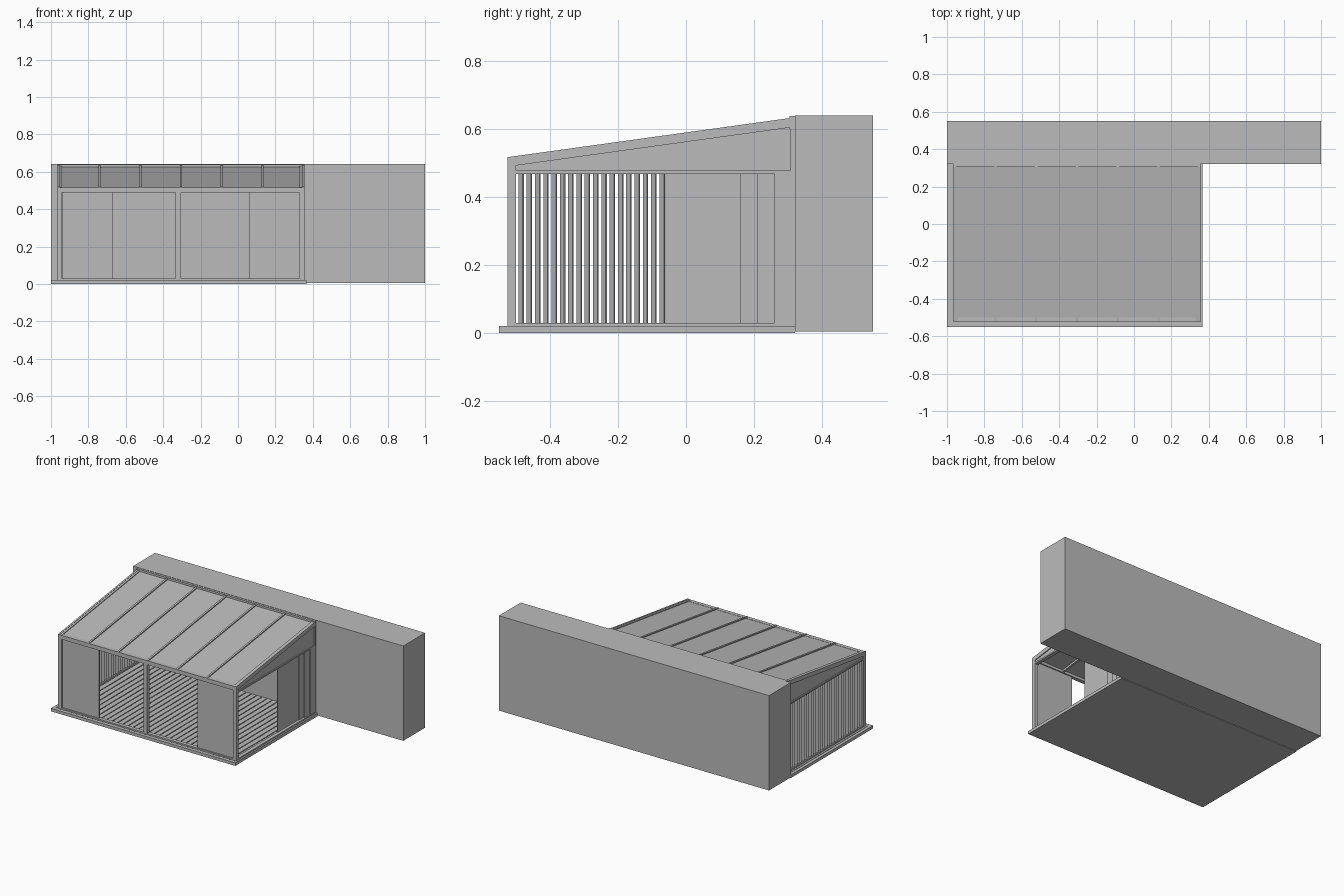
import bpy
import bmesh
import math
from mathutils import Matrix, Vector

if "Cube" in bpy.data.objects:
    bpy.data.objects.remove(bpy.data.objects["Cube"], do_unlink=True)

grey = bpy.data.materials.new("plain grey")
grey.use_nodes = True
GREY = (0.5, 0.5, 0.5, 1)
grey.diffuse_color = GREY
grey.node_tree.nodes["Principled BSDF"].inputs["Base Color"].default_value = GREY


def finish(name, bm):
    bmesh.ops.recalc_face_normals(bm, faces=bm.faces)
    mesh = bpy.data.meshes.new(name)
    bm.to_mesh(mesh)
    bm.free()
    mesh.materials.append(grey)
    obj = bpy.data.objects.new(name, mesh)
    bpy.context.collection.objects.link(obj)
    return obj


def box(name, x0, x1, y0, y1, z0, z1, turn=0):
    """Box from its limits, optionally turned about its upright axis."""
    bm = bmesh.new()
    bmesh.ops.create_cube(bm, size=1)
    size = Matrix.Diagonal((x1 - x0, y1 - y0, z1 - z0, 1))
    centre = Vector((x0 + x1, y0 + y1, z0 + z1)) / 2
    bm.transform(Matrix.Translation(centre) @ Matrix.Rotation(turn, 4, "Z") @ size)
    return finish(name, bm)


def side_profile(name, x0, x1, points):
    """Extrude a (y, z) outline along x."""
    bm = bmesh.new()
    face = bm.faces.new([bm.verts.new((x0, y, z)) for y, z in points])
    out = bmesh.ops.extrude_face_region(bm, geom=[face])
    moved = [v for v in out["geom"] if isinstance(v, bmesh.types.BMVert)]
    bmesh.ops.translate(bm, verts=moved, vec=(x1 - x0, 0, 0))
    return finish(name, bm)


LEFT, RIGHT = -0.965, 0.355
FRONT, BACK = -0.525, 0.32
POST = 0.025
DECK = 0.02


def roof_z(y):
    return 0.515 + 0.1385 * (y - FRONT)


def sloped(name, x0, x1, y0, y1, top, bottom):
    """Bar or sheet following the roof slope, offsets below the roof line."""
    side_profile(name, x0, x1, [(y0, roof_z(y0) - bottom), (y1, roof_z(y1) - bottom),
                                (y1, roof_z(y1) - top), (y0, roof_z(y0) - top)])


# House wall
box("house_wall", -1, 1, BACK, 0.55, 0.005, 0.64)

# Deck base, edging and boards
box("deck_base", -1, 0.365, -0.545, BACK, 0, 0.014)
box("deck_front_edge", -1, 0.365, -0.55, -0.53, 0, DECK)
for x0 in (-1, 0.345):
    box("deck_side_edge", x0, x0 + 0.02, -0.53, BACK, 0, DECK)
boards = 34
pitch = (0.345 + 0.98) / boards
for i in range(boards):
    x = -0.98 + i * pitch
    box("deck_board", x + 0.003, x + pitch - 0.003, -0.53, BACK, 0.01, DECK)

# Posts, front beam and wall rail
for x0 in (LEFT, RIGHT - POST):
    box("front_post", x0, x0 + POST, FRONT, FRONT + POST, DECK, 0.515)
    box("back_post", x0, x0 + POST, 0.308, BACK, DECK, 0.62)
box("middle_post", -0.333, -0.305, FRONT, FRONT + POST, DECK, 0.49)
box("front_beam", LEFT, RIGHT, FRONT, FRONT + POST, 0.488, 0.515)
box("wall_rail", LEFT, RIGHT, 0.305, BACK, 0.6, 0.638)
box("front_bottom_track", LEFT, RIGHT, FRONT, FRONT + POST, DECK, 0.029)

# Side framing with gable infill
for x0 in (LEFT, RIGHT - POST):
    x1 = x0 + POST
    sloped("side_rafter", x0, x1, FRONT, 0.308, 0, 0.026)
    side_profile("gable_infill", x0 + 0.006, x1 - 0.006,
                 [(-0.5, 0.475), (0.31, 0.475), (0.31, roof_z(0.31) - 0.02),
                  (-0.5, roof_z(-0.5) - 0.02)])
    box("side_top_rail", x0, x1, -0.5, 0.31, 0.468, 0.478)
    box("side_bottom_track", x0, x1, -0.5, 0.31, DECK, 0.029)

# Roof sheet and ribs
sloped("roof_sheet", LEFT + 0.01, RIGHT - 0.01, FRONT + 0.012, 0.31, 0.005, 0.013)
bay = (RIGHT - LEFT - 0.012) / 6
for i in range(7):
    x = LEFT + i * bay
    sloped("roof_rib", x, x + 0.012, FRONT, 0.31, -0.002, 0.026)

# Front sliding panels
for x0, x1 in ((-0.938, -0.667), (0.06, 0.33)):
    box("front_panel", x0, x1, -0.516, -0.508, 0.029, 0.488)

# Stacked side sliding panels, each on its own track
for i, y0 in enumerate((-0.06, 0.16, 0.21, 0.26)):
    x = RIGHT - POST + 0.001 + i * 0.006
    box("side_panel", x, x + 0.004, y0, min(y0 + 0.27, 0.31), 0.029, 0.468)

# Upright angled slats on the far side
slats = 33
for i in range(slats):
    y = -0.485 + i * 0.0244
    x = LEFT + POST / 2
    box("side_slat", x - 0.01, x + 0.01, y - 0.002, y + 0.002, 0.029, 0.468,
        turn=math.radians(40))
